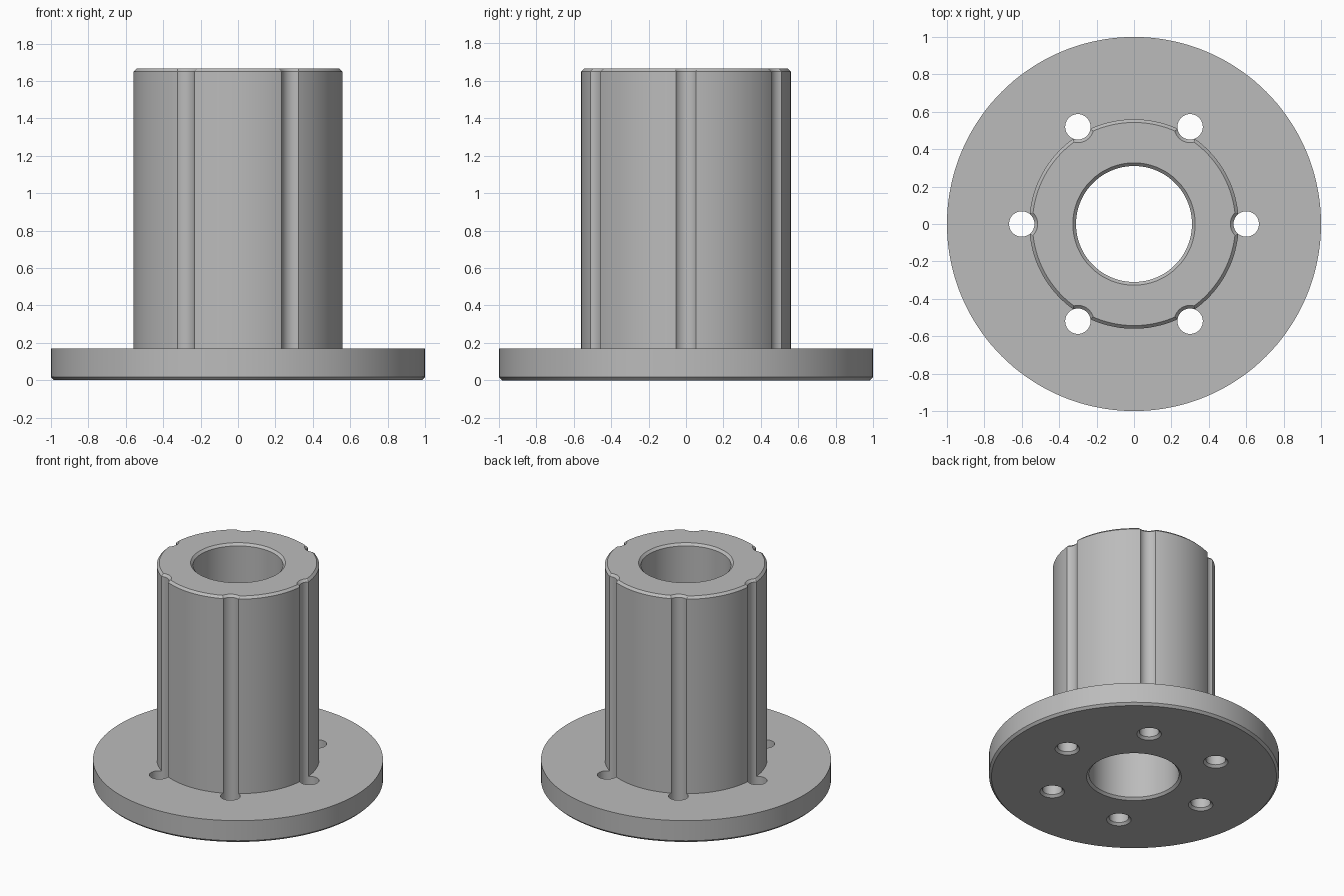
import bpy
import math

old = bpy.data.objects.get("Cube")
if old:
    bpy.data.objects.remove(old, do_unlink=True)

FLANGE_R, FLANGE_TOP = 1.0, 0.17
BODY_R, BODY_TOP = 0.56, 1.667
BORE_R, HOLE_R, HOLE_RING = 0.31, 0.068, 0.6
BEVEL = 0.017

grey = bpy.data.materials.new("plain grey")
grey.use_nodes = True
colour = (0.5, 0.5, 0.5, 1)
grey.diffuse_color = colour
grey.node_tree.nodes["Principled BSDF"].inputs["Base Color"].default_value = colour


def revolve(name, profile, steps, centre=(0, 0), closed=True):
    """Spin (radius, z) points about a vertical axis; open profiles get end caps."""
    verts, faces = [], []
    n = len(profile)
    for s in range(steps):
        a = math.tau * s / steps
        verts += [(centre[0] + r * math.cos(a), centre[1] + r * math.sin(a), z)
                  for r, z in profile]
    for s in range(steps):
        t = (s + 1) % steps
        for i in range(n if closed else n - 1):
            j = (i + 1) % n
            faces.append((s * n + i, t * n + i, t * n + j, s * n + j))
    if not closed:
        faces.append([s * n for s in reversed(range(steps))])
        faces.append([s * n + n - 1 for s in range(steps)])
    mesh = bpy.data.meshes.new(name)
    mesh.from_pydata(verts, [], faces)
    mesh.materials.append(grey)
    ob = bpy.data.objects.new(name, mesh)
    bpy.context.collection.objects.link(ob)
    return ob


# Flanged sleeve with bevelled rims and a through bore
sleeve = revolve("flanged_sleeve", [
    (BORE_R + BEVEL, 0), (FLANGE_R - BEVEL, 0), (FLANGE_R, BEVEL),
    (FLANGE_R, FLANGE_TOP), (BODY_R, FLANGE_TOP),
    (BODY_R, BODY_TOP - BEVEL), (BODY_R - BEVEL, BODY_TOP),
    (BORE_R + BEVEL, BODY_TOP), (BORE_R, BODY_TOP - BEVEL), (BORE_R, BEVEL),
], 144)

# Six flared cutters make the flange holes and the grooves up the body
flare = HOLE_R + 2 * BEVEL
for k in range(6):
    a = math.tau * k / 6
    cutter = revolve(f"groove_cutter_{k + 1}", [
        (flare, -BEVEL), (HOLE_R, BEVEL),
        (HOLE_R, BODY_TOP - BEVEL), (flare, BODY_TOP + BEVEL),
    ], 40, (HOLE_RING * math.cos(a), HOLE_RING * math.sin(a)), closed=False)
    cut = sleeve.modifiers.new(f"groove_{k + 1}", "BOOLEAN")
    cut.operation = "DIFFERENCE"
    cut.solver = "EXACT"
    cut.object = cutter
    bpy.ops.object.select_all(action="DESELECT")
    sleeve.select_set(True)
    bpy.context.view_layer.objects.active = sleeve
    bpy.ops.object.modifier_apply(modifier=cut.name)
    bpy.data.objects.remove(cutter, do_unlink=True)

bpy.ops.object.shade_smooth_by_angle(angle=math.radians(30))
